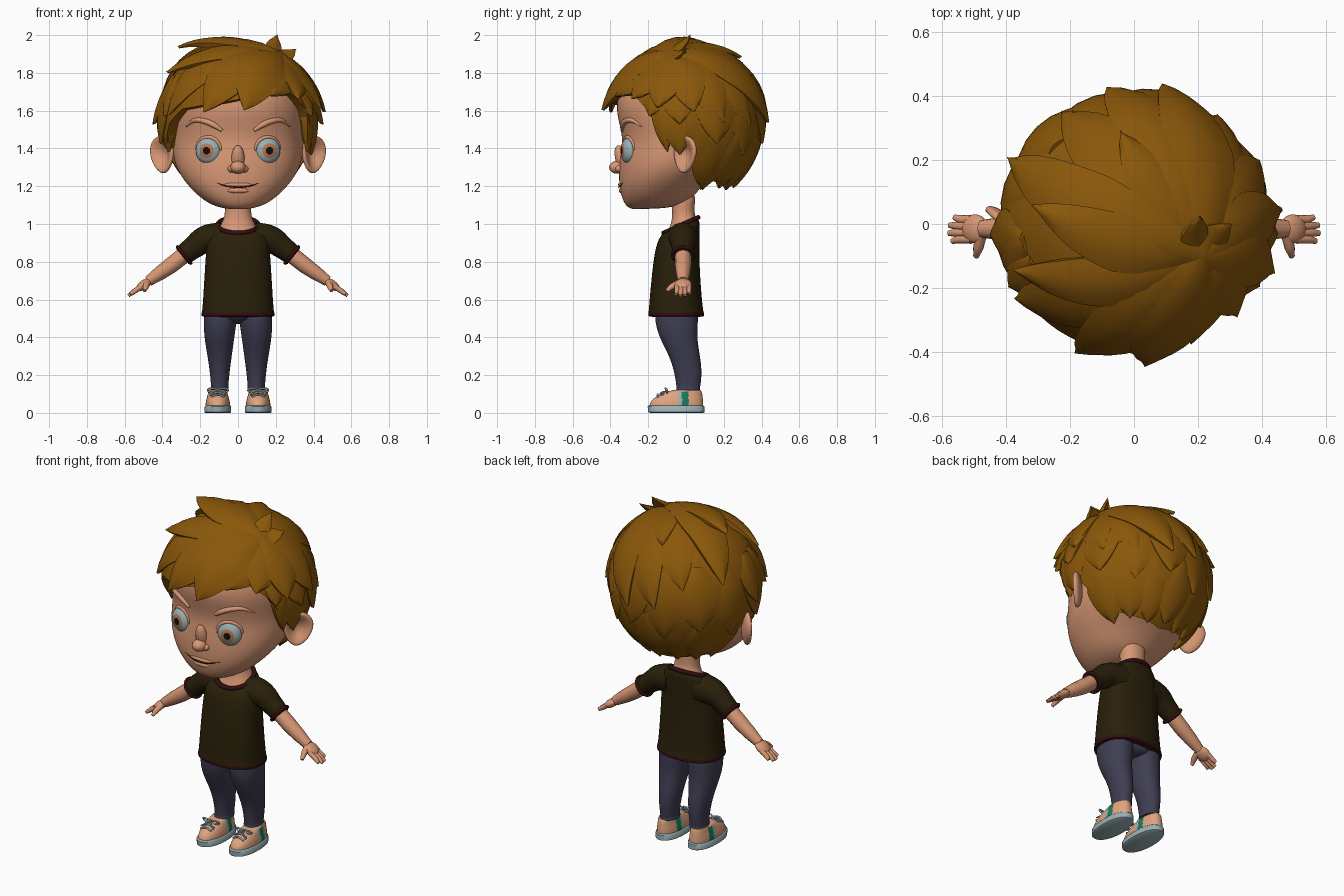
import bpy, bmesh, math
from math import sin, cos, pi, radians
from mathutils import Vector, Matrix
from mathutils.bvhtree import BVHTree

if "Cube" in bpy.data.objects:
    bpy.data.objects.remove(bpy.data.objects["Cube"])


def material(name, *rgb):
    m = bpy.data.materials.new(name)
    m.use_nodes = True
    m.diffuse_color = (*rgb, 1)
    m.node_tree.nodes["Principled BSDF"].inputs["Base Color"].default_value = (*rgb, 1)
    return m


SKIN = material("skin", .68, .31, .175)
HAIR = material("brown hair", .255, .096, .003)
SHIRT = material("dark olive cloth", .022, .014, .003)
TRIM = material("maroon trim", .032, .004, .006)
DENIM = material("slate trousers", .05, .048, .085)
PALE = material("pale blue grey", .32, .43, .46)
GREEN = material("green stripe", .01, .2, .1)
IRIS = material("amber iris", .48, .18, .07)
BLACK = material("black pupil", .005, .004, .004)
PEACH = material("peach shoe", .74, .37, .21)


def finish(obj, mats, angle=50, rule=None):
    """Bake modifiers, assign materials by rule and shade."""
    dg = bpy.context.evaluated_depsgraph_get()
    me = bpy.data.meshes.new_from_object(obj.evaluated_get(dg))
    name, mw = obj.name, obj.matrix_world.copy()
    bpy.data.objects.remove(obj)
    me.materials.clear()
    for m in mats:
        me.materials.append(m)
    for p in me.polygons:
        p.material_index = rule(p.center) if rule else 0
    obj = bpy.data.objects.new(name, me)
    obj.matrix_world = mw
    bpy.context.collection.objects.link(obj)
    bpy.ops.object.select_all(action='DESELECT')
    obj.select_set(True)
    bpy.context.view_layer.objects.active = obj
    bpy.ops.object.shade_smooth_by_angle(angle=radians(angle))
    return obj


def from_bmesh(name, bm):
    me = bpy.data.meshes.new(name)
    bm.to_mesh(me)
    bm.free()
    obj = bpy.data.objects.new(name, me)
    bpy.context.collection.objects.link(obj)
    return obj


def bridge(bm, rows):
    """Skin a list of closed vertex rings and cap both ends."""
    n = len(rows[0])
    for a, b in zip(rows, rows[1:]):
        for k in range(n):
            bm.faces.new((a[k], a[(k + 1) % n], b[(k + 1) % n], b[k]))
    bm.faces.new(rows[0][::-1])
    bm.faces.new(rows[-1])


def loft(name, rings, mats, n=32, power=2.2, sub=1, rule=None, cx=0):
    """Rings are (z, half width, front y, back y, tilt, x shift)."""
    bm, rows = bmesh.new(), []
    for ring in rings:
        z, hw, yf, yb, tilt, dx = (*ring, 0, 0)[:6]
        yc, ry, row = (yf + yb) / 2, (yb - yf) / 2, []
        for k in range(n):
            c, s = cos(2 * pi * k / n), sin(2 * pi * k / n)
            f = (abs(c) ** power + abs(s) ** power) ** (-1 / power)
            row.append(bm.verts.new((cx + dx + hw * c * f, yc + ry * s * f, z + tilt * ry * s * f)))
        rows.append(row)
    bridge(bm, rows)
    obj = from_bmesh(name, bm)
    if sub:
        obj.modifiers.new("smooth", 'SUBSURF').levels = sub
    return finish(obj, mats, 50, rule)


def tube(name, pts, radii, mat, closed=False):
    cu = bpy.data.curves.new(name, 'CURVE')
    cu.dimensions, cu.bevel_depth, cu.bevel_resolution = '3D', 1, 4
    cu.use_fill_caps, cu.resolution_u = True, 6
    sp = cu.splines.new('BEZIER')
    sp.bezier_points.add(len(pts) - 1)
    sp.use_cyclic_u = closed
    for i, (bp, p) in enumerate(zip(sp.bezier_points, pts)):
        bp.co = p
        bp.radius = radii[i] if isinstance(radii, (list, tuple)) else radii
        bp.handle_left_type = bp.handle_right_type = 'AUTO'
    obj = bpy.data.objects.new(name, cu)
    bpy.context.collection.objects.link(obj)
    bpy.context.view_layer.update()
    return finish(obj, [mat])


def blob(name, loc, size, mats, turn=(0, 0, 0), rule=None, shape=None):
    """Ellipsoid whose pole lies along its own z axis."""
    bm = bmesh.new()
    bmesh.ops.create_uvsphere(bm, u_segments=32, v_segments=32, radius=1)
    for v in bm.verts:
        if shape:
            shape(v.co)
        v.co *= Vector(size)
    obj = from_bmesh(name, bm)
    rot = Matrix.Rotation(turn[2], 4, 'Z') @ Matrix.Rotation(turn[1], 4, 'Y') @ Matrix.Rotation(turn[0], 4, 'X')
    obj.matrix_world = Matrix.Translation(loc) @ rot
    return finish(obj, mats, 60, rule)


# Head
head = loft("head", [
    (1.080, .03, -.26, -.16, .03), (1.084, .09, -.295, -.06, .04), (1.115, .17, -.326, .03, .07),
    (1.19, .255, -.35, .09, .1), (1.28, .322, -.358, .21, .08), (1.36, .346, -.35, .29),
    (1.44, .348, -.335, .33), (1.52, .355, -.35, .35), (1.60, .36, -.372, .36), (1.70, .35, -.36, .35),
    (1.80, .30, -.28, .30), (1.87, .18, -.15, .18), (1.89, .04, -.04, .04)], [SKIN], sub=2)
bpy.context.view_layer.update()
tree = BVHTree.FromObject(head, bpy.context.evaluated_depsgraph_get())


def on_face(x, z, out=0.0):
    hit = tree.ray_cast(Vector((x, -1, z)), Vector((0, 1, 0)))[0]
    return Vector((x, hit.y - out, z))


# Nose and mouth
blob("nose_tip", (0, -.365, 1.30), (.04, .042, .034), [SKIN])
blob("nose_bridge", (0, -.335, 1.335), (.036, .036, .085), [SKIN], (.32, 0, 0))
blob("lower_lip", on_face(0, 1.178, -.010), (.06, .018, .016), [SKIN])
blob("upper_lip", on_face(0, 1.208, -.010), (.075, .018, .013), [SKIN])
tube("mouth_line", [on_face(x, 1.194 + 1.8 * x * x, .001 if abs(x) > .06 else .006)
                    for x in (-.115, -.07, -.035, 0, .035, .07, .115)],
     [.001, .003, .003, .003, .003, .003, .001], TRIM)


def eye_rule(c):
    r = math.hypot(c.x, c.y)
    return 0 if c.z < 0 or r > .036 else (1 if r > .019 else 2)


def dish(co):
    if co.z > 0:
        co.z *= 2 * (co.x ** 2 + co.y ** 2) - .7
    co.x *= 1 + .22 * co.y


for s, side in ((1, "left"), (-1, "right")):
    # Eyes, upper lids, brows and ears
    blob(side + "_eye", on_face(s * .157, 1.388, -.012), (.068, .07, .042), [PALE, IRIS, BLACK],
         (pi / 2, 0, s * .25), eye_rule)
    tube(side + "_upper_lid", [on_face(s * (.157 + .066 * cos(a)), 1.388 + .071 * sin(a), -.002)
                               for a in [k * pi / 8 for k in range(9)]],
         [.004, .008, .01, .011, .011, .011, .01, .008, .004], SKIN)
    tube(side + "_eyebrow", [on_face(s * x, z, .001) for x, z in
                             ((.085, 1.495), (.13, 1.525), (.18, 1.545), (.23, 1.548), (.275, 1.515))],
         [.009, .016, .015, .012, .003], SKIN)
    blob(side + "_nostril", (s * .032, -.348, 1.292), (.023, .027, .02), [SKIN])
    blob(side + "_ear", (s * .40, -.005, 1.368), (.08, .10, .03), [SKIN], (pi / 2, s * .12, s * .75), None, dish)

# Hair mass follows an egg centred in the head
CENTRE = Vector((0, 0, 1.56))


def egg(d, r=1.0):
    return CENTRE + Vector((d.x * .418, d.y * .412, d.z * (.40 if d.z > 0 else .44))) * r


def egg_dir(p):
    q = Vector(p) - CENTRE
    return Vector((q.x / .418, q.y / .412, q.z / (.40 if q.z > 0 else .44))).normalized()


HAIRLINE = [1.66, 1.66, 1.66, 1.65, 1.57, 1.41, 1.43, 1.30, 1.23, 1.21, 1.20, 1.19, 1.18, 1.18]
bm, rows = bmesh.new(), []
for k in range(72):
    az = -pi / 2 + 2 * pi * k / 72
    f = min(k, 72 - k) / 3
    z = HAIRLINE[int(f)] * (1 - f % 1) + HAIRLINE[int(f) + 1] * (f % 1) - CENTRE.z
    z += .08 * cos(az) * max(0, -sin(az))
    low = math.asin(z / (.40 if z > 0 else .44))
    col = []
    for j in range(14):
        el = 1.55 + (low - 1.55) * min(j, 12) / 12
        col.append(bm.verts.new(egg(Vector((cos(az) * cos(el), sin(az) * cos(el), sin(el))), .86 if j == 13 else 1)))
    rows.append(col)
for a, b in zip(rows, rows[1:] + rows[:1]):
    for j in range(13):
        bm.faces.new((a[j], a[j + 1], b[j + 1], b[j]))
bm.faces.new([c[0] for c in rows])
finish(from_bmesh("hair_cap", bm), [HAIR], 45)

# Overlapping wedge locks, thick at the middle and sharp at the tip
locks = bmesh.new()


def lock(root, tip, width, lift=.03, base=.02, curl=0.0):
    a, b, rings, steps = egg_dir(root), egg_dir(tip), [], 12
    side = a.cross(b).normalized()
    for i in range(steps + 1):
        t = i / steps
        w = width * min(1, .25 + 1.6 * t) * (1 - t ** 3.5) + .004
        d = a.slerp(b, t) + side * curl * sin(pi * t)
        r = 1 + base + lift * t * t
        depth = .085 * (1 - t ** 4) + .008
        rings.append([locks.verts.new(egg((d + side * u * w).normalized(), r - .03 * u * u - inner * depth))
                      for inner, us in ((0, (1, .5, 0, -.5, -1)), (1, (-1, 0, 1))) for u in us])
    bridge(locks, rings)


CROWN = (.22, -.10, 1.90)
# Fringe swept from the crown, then the top and back locks
for i, (tip, width, lift) in enumerate((
        ((-.37, -.23, 1.58), .34, .05), ((-.17, -.37, 1.59), .36, .05), ((.03, -.41, 1.60), .36, .045),
        ((.18, -.38, 1.68), .30, .04), ((.31, -.28, 1.66), .28, .05), ((.40, -.14, 1.61), .28, .08),
        ((-.34, -.13, 1.78), .24, .14), ((-.26, .05, 1.87), .24, .20), ((-.38, .20, 1.70), .30, .09),
        ((-.23, .36, 1.68), .36, .05), ((-.08, .40, 1.56), .36, .03), ((.08, .40, 1.54), .34, .04),
        ((.25, .33, 1.53), .36, .03), ((.37, .19, 1.54), .32, .03), ((.41, .04, 1.59), .28, .07),
        ((-.04, .27, 1.86), .22, .08))):
    lock(CROWN, tip, width, lift, .015 + .018 * (i % 3), -.10 if i < 3 else .08)
# Upright tufts at the crown
lock((.20, -.12, 1.92), (.17, .02, 1.92), .12, .2)
lock((.22, -.10, 1.92), (.27, .0, 1.88), .14, .16)
# Back and side layers, with alternating tips
for i, deg in enumerate(range(-5, 200, 28)):
    c, s = cos(radians(deg)), sin(radians(deg))
    lock((.34 * c, .34 * s, 1.78), (.40 * c, .40 * s, 1.36 + .07 * (i % 2)), .33, .03, .01 + .015 * (i % 2))
for i, deg in enumerate(range(22, 165, 23)):
    c, s = cos(radians(deg)), sin(radians(deg))
    lock((.40 * c, .40 * s, 1.52), (.23 * c, .23 * s, 1.18 + .04 * (i % 2)), .29, .03, .012 * (i % 2))
# Temples and sideburns
for s in (1, -1):
    lock((s * .38, -.15, 1.74), (s * .37, -.10, 1.38), .15, .0, .01)
    lock((s * .36, -.05, 1.78), (s * .42, -.03, 1.53), .24, .07, .02)
    lock((s * .33, -.12, 1.80), (s * .36, -.18, 1.57), .20, .04, .02)
finish(from_bmesh("hair_locks", locks), [HAIR], 40)

# Neck, shirt and seat of the trousers
loft("neck", [(.97, .105, -.115, .06, .45), (1.0, .09, -.09, .055, .4), (1.04, .068, -.07, .045, .2),
              (1.10, .07, -.075, .045), (1.18, .08, -.08, .055)], [SKIN])
loft("shirt", [(.508, .185, -.19, .085), (.510, .194, -.20, .098), (.53, .194, -.20, .096), (.533, .19, -.197, .092),
               (.60, .185, -.193, .084), (.72, .178, -.182, .075), (.84, .17, -.168, .07), (.91, .166, -.153, .072, .1),
               (.965, .148, -.138, .074, .3), (.99, .12, -.12, .068, .42), (.985, .10, -.10, .05, .42)],
     [SHIRT, TRIM], rule=lambda c: int(.5085 < c.z < .532), power=2.4)
tube("collar", [(.108 * cos(a), -.027 + .092 * sin(a), .994 + .041 * sin(a))
                for a in [k * pi / 6 for k in range(12)]], .012, TRIM, True)
loft("trouser_seat", [(.47, .03, -.08, .02), (.485, .09, -.13, .05), (.505, .165, -.172, .068), (.56, .17, -.17, .07)],
     [DENIM])

Y = -.015
for s, side in ((1, "left"), (-1, "right")):
    # Sleeve, arm and hand
    tube(side + "_sleeve", [(s * .09, Y, .925), (s * .17, Y, .918), (s * .24, Y, .873), (s * .295, Y, .829)],
         [.085, .074, .06, .053], SHIRT)
    tube(side + "_sleeve_hem", [(s * (.285 + .035 * cos(a)), Y + .055 * sin(a), .836 + .043 * cos(a))
                                for a in [k * pi / 4 for k in range(8)]], .009, TRIM, True)
    tube(side + "_arm", [(s * .25, Y, .865), (s * .35, Y, .785), (s * .41, Y, .742), (s * .475, Y, .697)],
         [.044, .043, .038, .028], SKIN)
    blob(side + "_palm", (s * .498, Y, .679), (.047, .045, .024), [SKIN], (0, s * .62, 0))
    for i, reach in enumerate((.045, .055, .053, .038)):
        y = Y - .033 + .021 * i
        tube(side + "_finger", [(s * .51, y, .67), (s * (.525 + reach / 2), y, .658 - reach * .3),
                                (s * (.525 + reach), y + .004 * (i - 1.5), .662 - reach * .75)],
             [.014, .0135, .009], SKIN)
    tube(side + "_thumb", [(s * .48, Y - .02, .688), (s * .488, Y - .06, .668), (s * .495, Y - .087, .646)],
         [.019, .016, .009], SKIN)

    # Trouser leg
    loft(side + "_trouser_leg", [
        (.60, .085, -.15, .06, 0, -s * .01), (.52, .089, -.168, .065, 0, -s * .006), (.45, .085, -.158, .062),
        (.38, .077, -.132, .06, 0, s * .002), (.30, .064, -.088, .075), (.22, .053, -.062, .085), (.15, .046, -.052, .078),
        (.125, .046, -.05, .072), (.122, .05, -.054, .076), (.108, .049, -.052, .074)][::-1], [DENIM], n=24, cx=s * .097)

    # Shoe with striped sides and a lace bow
    X = s * .107
    loft(side + "_sole", [(0, .066, -.19, .09), (.004, .071, -.20, .098), (.034, .07, -.203, .098), (.04, .064, -.195, .09)],
         [PALE], n=40, cx=X, sub=0)
    loft(side + "_shoe", [(.02, .062, -.185, .085), (.03, .066, -.196, .092), (.06, .064, -.19, .091),
                          (.085, .057, -.162, .088), (.105, .051, -.12, .085), (.124, .046, -.065, .08),
                          (.118, .036, -.045, .065)],
         [PEACH, GREEN, PALE], n=48, cx=X,
         rule=lambda c: 0 if c.z > .112 or c.y < -.04 or c.y > .012 else (1 if c.y > -.022 else 2))
    for k in (1, -1):
        tube(side + "_lace_loop", [(X, -.10, .115), (X + k * .03, -.11, .130), (X + k * .052, -.10, .120),
                                   (X + k * .03, -.10, .108)], .005, PALE, True)
        tube(side + "_lace_end", [(X, -.10, .115), (X + k * .022, -.13, .108), (X + k * .042, -.138, .094)], .004, PALE)
    for y, z in ((-.125, .108), (-.15, .098)):
        tube(side + "_lace_bar", [(X - .035, y, z - .012), (X, y, z), (X + .035, y, z - .012)], .005, PALE)
